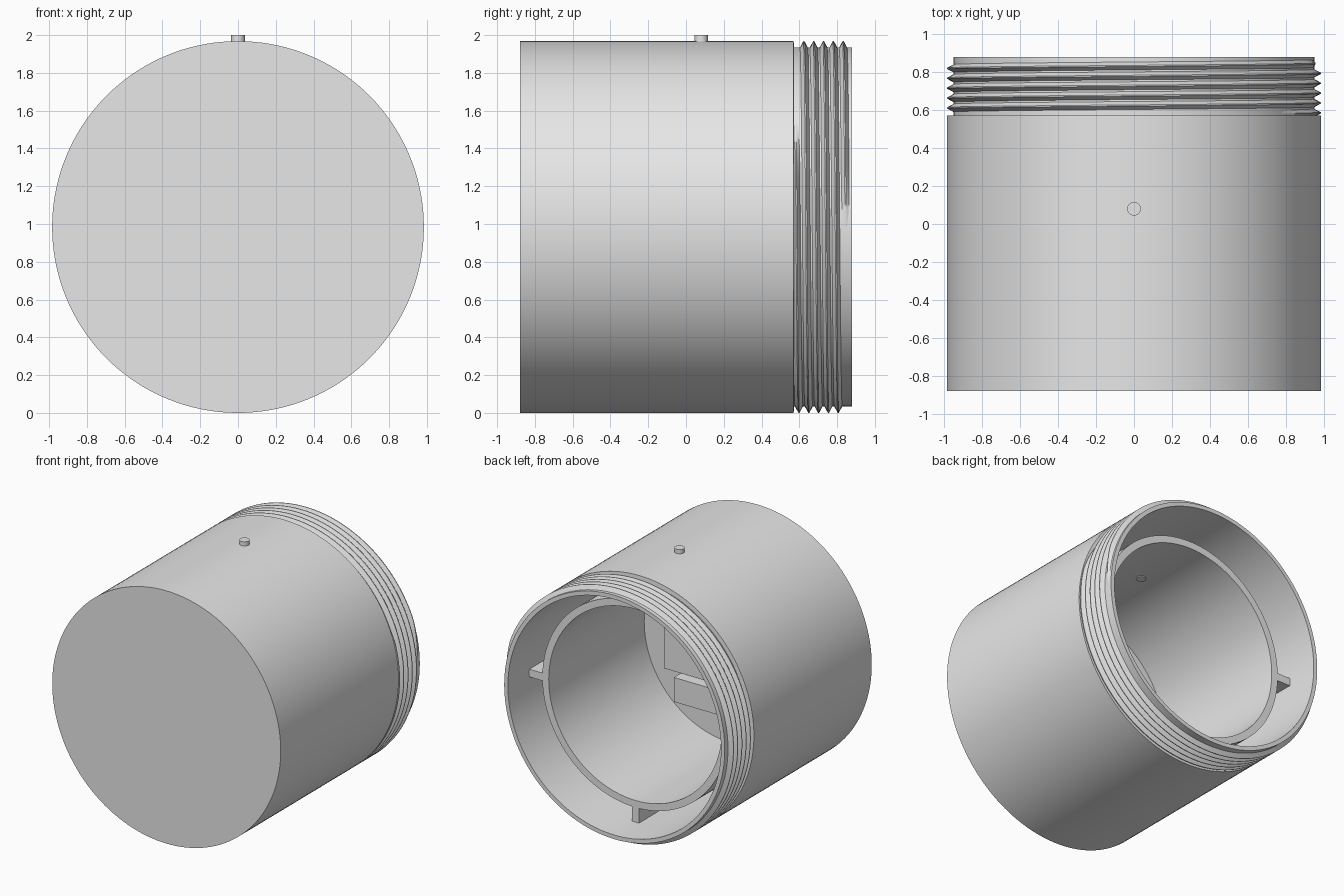
import bpy, bmesh, math
from mathutils import Matrix, Vector

if "Cube" in bpy.data.objects:
    bpy.data.objects.remove(bpy.data.objects["Cube"])

CZ = 0.984          # height of the barrel axis
R = 0.984           # barrel radius
SEG = 144

grey = bpy.data.materials.new("light_grey")
grey.diffuse_color = (0.8, 0.8, 0.8, 1)
grey.use_nodes = True
grey.node_tree.nodes["Principled BSDF"].inputs["Base Color"].default_value = grey.diffuse_color


def finish(name, bm, angle=30):
    bmesh.ops.recalc_face_normals(bm, faces=bm.faces)
    me = bpy.data.meshes.new(name)
    bm.to_mesh(me)
    bm.free()
    me.materials.append(grey)
    ob = bpy.data.objects.new(name, me)
    bpy.context.collection.objects.link(ob)
    bpy.ops.object.select_all(action='DESELECT')
    ob.select_set(True)
    bpy.context.view_layer.objects.active = ob
    bpy.ops.object.shade_smooth_by_angle(angle=math.radians(angle))
    return ob


def polar(r, a, y):
    return Vector((r * math.cos(a), y, CZ + r * math.sin(a)))


def box(name, x0, x1, y0, y1, z0, z1):
    bm = bmesh.new()
    m = Matrix.Translation(((x0 + x1) / 2, (y0 + y1) / 2, (z0 + z1) / 2)) @ \
        Matrix.Diagonal((x1 - x0, y1 - y0, z1 - z0, 1))
    bmesh.ops.create_cube(bm, size=1, matrix=m)
    return finish(name, bm)


# Housing: outer shell, threaded neck core, inner sleeve and floor in one lathe
profile = [(0, -0.88), (R, -0.88), (R, 0.57), (0.95, 0.572), (0.95, 0.88),
           (0.918, 0.88), (0.91, -0.72), (0.80, -0.72), (0.80, 0.625),
           (0.745, 0.625), (0.745, -0.55), (0, -0.55)]
bm = bmesh.new()
verts = [bm.verts.new((r, y, CZ)) for r, y in profile]
edges = [bm.edges.new(p) for p in zip(verts, verts[1:])]
bmesh.ops.spin(bm, geom=verts + edges, cent=(0, 0, CZ), axis=(0, 1, 0),
               angle=2 * math.pi, steps=SEG)
bmesh.ops.remove_doubles(bm, verts=bm.verts, dist=1e-4)
finish("housing", bm)

# Screw thread: V ridge following a helix
PITCH, TURNS, HALF = 0.052, 5.1, 0.023
bm = bmesh.new()
n = int(TURNS * SEG)
prev = None
for i in range(n + 1):
    a = 2 * math.pi * i / SEG
    y = 0.845 - PITCH * i / SEG
    fade = min(1, i / 8, (n - i) / 8)
    crest = 0.951 + (R - 0.951) * fade
    ring = [bm.verts.new(polar(r, a, y + dy)) for r, dy in
            ((0.946, -HALF), (crest, -0.003), (crest, 0.003), (0.946, HALF))]
    if prev:
        for k in range(4):
            j = (k + 1) % 4
            bm.faces.new((prev[k], prev[j], ring[j], ring[k]))
    else:
        bm.faces.new(ring)
    prev = ring
bm.faces.new(prev)
finish("screw_thread", bm)

# Ribs between the sleeve and the shell: both sides and bottom
for side, s in (("left", -1), ("right", 1)):
    x0, x1 = sorted((s * 0.785, s * 0.925))
    box(side + "_rib", x0, x1, -0.73, 0.62, CZ - 0.03, CZ + 0.03)
box("bottom_rib", -0.03, 0.03, -0.73, 0.62, CZ - 0.925, CZ - 0.785)

# Small pin on top, passing through shell and sleeve
bm = bmesh.new()
bmesh.ops.create_cone(bm, cap_ends=True, segments=32, radius1=0.036, radius2=0.036,
                      depth=2.0 - 1.722,
                      matrix=Matrix.Translation((0, 0.08, (2.0 + 1.722) / 2)))
finish("top_pin", bm)

# Blocks mounted on the inner floor
box("upper_block", -0.54, 0.54, -0.56, -0.50, CZ - 0.29, CZ + 0.29)
box("lower_block", -0.42, 0.42, -0.56, -0.45, CZ - 0.50, CZ - 0.31)
